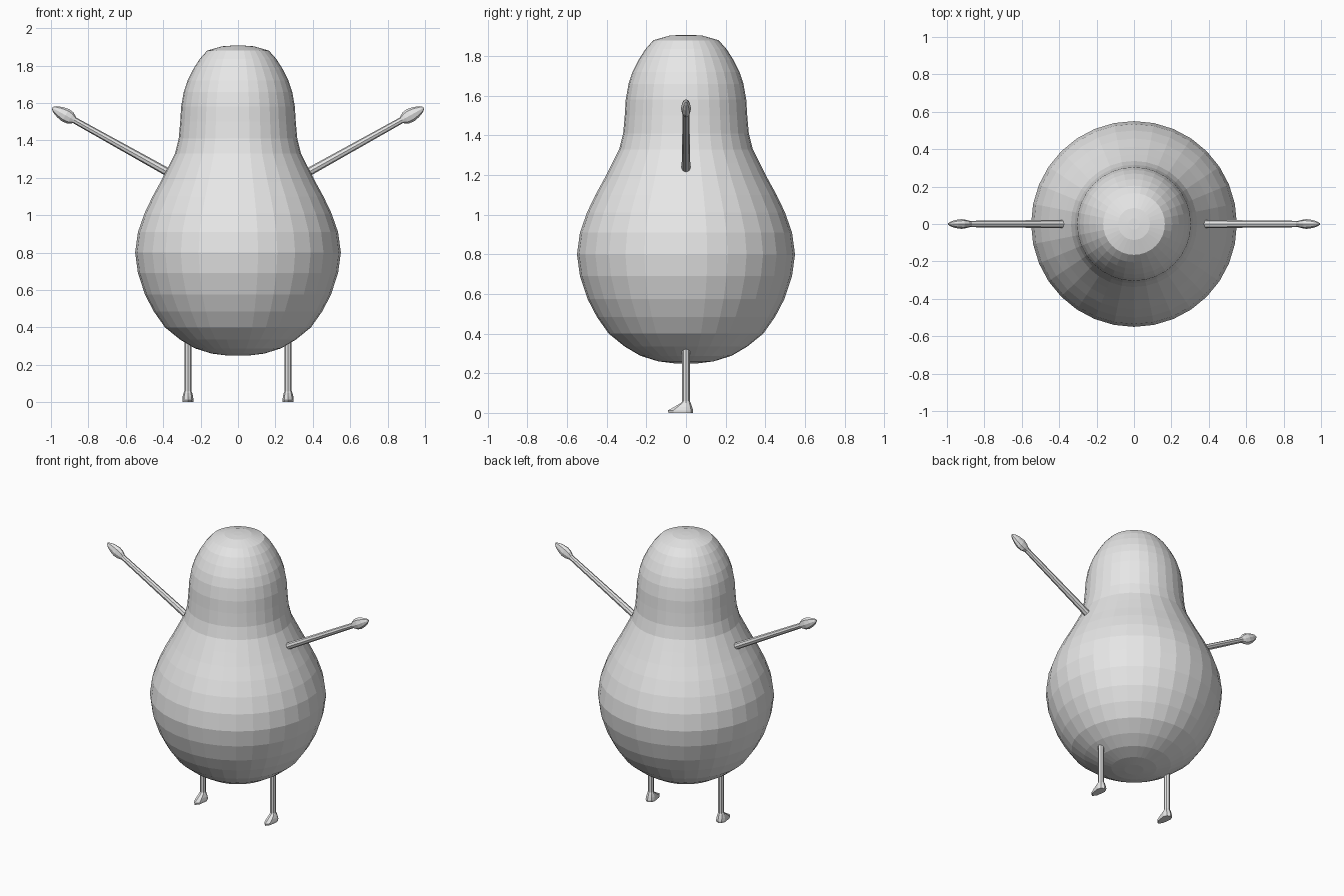
import bpy, bmesh, math
from mathutils import Vector

if "Cube" in bpy.data.objects:
    bpy.data.objects.remove(bpy.data.objects["Cube"])

grey = bpy.data.materials.new("plain grey")
grey.diffuse_color = (0.8, 0.8, 0.8, 1)
grey.use_nodes = True
grey.node_tree.nodes["Principled BSDF"].inputs["Base Color"].default_value = grey.diffuse_color


def loft(name, rings, cap_start=True, cap_end=True):
    """Skin a list of equal-length point rings into one object."""
    bm = bmesh.new()
    loops = [[bm.verts.new(p) for p in ring] for ring in rings]
    n = len(loops[0])
    for a, b in zip(loops, loops[1:]):
        for i in range(n):
            j = (i + 1) % n
            bm.faces.new((a[i], a[j], b[j], b[i]))
    if cap_start:
        bm.faces.new(loops[0][::-1])
    if cap_end:
        bm.faces.new(loops[-1])
    bmesh.ops.remove_doubles(bm, verts=bm.verts, dist=0.0005)
    bmesh.ops.recalc_face_normals(bm, faces=bm.faces)
    mesh = bpy.data.meshes.new(name)
    bm.to_mesh(mesh)
    bm.free()
    mesh.materials.append(grey)
    obj = bpy.data.objects.new(name, mesh)
    bpy.context.collection.objects.link(obj)
    return obj


def ellipse(center, u, v, n):
    """Ring of n points around center, spanned by u and v."""
    return [center + u * math.cos(2 * math.pi * i / n) + v * math.sin(2 * math.pi * i / n)
            for i in range(n)]


X, Y, Z = Vector((1, 0, 0)), Vector((0, 1, 0)), Vector((0, 0, 1))

# Pear-shaped body: (radius, height)
body_profile = [
    (0.06, 0.25), (0.14, 0.26), (0.23, 0.288), (0.31, 0.335), (0.39, 0.40),
    (0.45, 0.485), (0.497, 0.575), (0.535, 0.69), (0.55, 0.80), (0.535, 0.91),
    (0.50, 1.01), (0.457, 1.10), (0.413, 1.18), (0.372, 1.26), (0.337, 1.33),
    (0.317, 1.41), (0.309, 1.50), (0.304, 1.58), (0.29, 1.66), (0.27, 1.72),
    (0.24, 1.78), (0.205, 1.835), (0.165, 1.88), (0.085, 1.903), (0.03, 1.907)]
loft("body", [ellipse(Z * z, X * r, Y * r, 32) for r, z in body_profile])

# Feet: (height, toe y, heel y, half width)
foot_profile = [(0.0, -0.088, 0.034, 0.029), (0.012, -0.092, 0.036, 0.03),
                (0.03, -0.06, 0.031, 0.028), (0.05, -0.026, 0.024, 0.023),
                (0.06, -0.018, 0.019, 0.019)]

# Hands: (distance along arm axis, half height, half depth)
hand_profile = [(0.56, 0.018, 0.016), (0.585, 0.034, 0.022), (0.615, 0.038, 0.026),
                (0.65, 0.031, 0.022), (0.68, 0.019, 0.014), (0.696, 0.006, 0.005)]

for side, s in (("right", 1), ("left", -1)):
    # Raised stick arm with a bud-shaped hand
    start = Vector((s * 0.385, 0, 1.235))
    axis = (Vector((s * 0.995, 0, 1.575)) - start).normalized()
    up = axis.cross(Y).normalized()
    loft(side + "_arm", [ellipse(start + axis * d, up * r, Y * r, 8)
                         for d, r in ((0, 0.022), (0.57, 0.017))])
    loft(side + "_hand", [ellipse(start + axis * d, up * a, Y * b, 8)
                          for d, a, b in hand_profile])

    # Straight leg
    hip = X * (s * 0.268)
    loft(side + "_leg", [ellipse(hip + Z * z, X * 0.019, Y * 0.019, 8)
                         for z in (0.05, 0.335)])

    # Foot pointing forward: round heel, tapered toe
    rings = []
    for z, toe, heel, w in foot_profile:
        ring = ellipse(hip + Z * z, X * w, Y, 8)
        for p in ring:
            p.y = p.y * heel if p.y > 0 else -p.y * toe
        rings.append(ring)
    loft(side + "_foot", rings)
